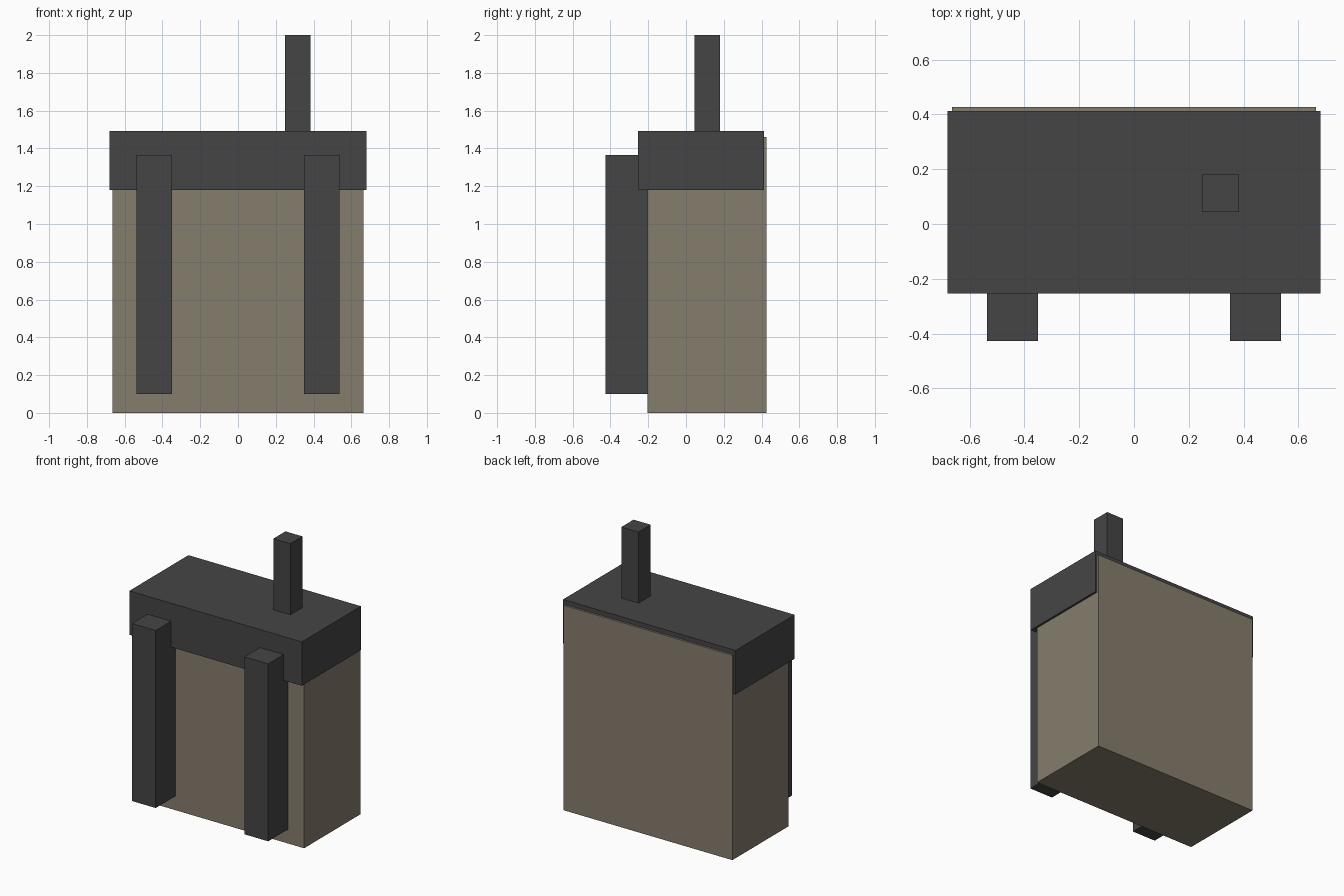
import bpy

# Remove the default cube
cube = bpy.data.objects.get("Cube")
if cube:
    bpy.data.objects.remove(cube, do_unlink=True)


def make_material(name, rgb):
    mat = bpy.data.materials.new(name)
    mat.use_nodes = True
    color = (*rgb, 1.0)
    mat.diffuse_color = color
    mat.node_tree.nodes["Principled BSDF"].inputs["Base Color"].default_value = color
    return mat


def box(name, x, y, z, mat):
    """Add a box spanning the given (min, max) ranges."""
    spans = (x, y, z)
    bpy.ops.mesh.primitive_cube_add(size=1, location=[(a + b) / 2 for a, b in spans])
    obj = bpy.context.object
    obj.name = name
    obj.data.name = name
    obj.scale = [b - a for a, b in spans]
    bpy.ops.object.transform_apply(location=False, rotation=False, scale=True)
    obj.data.materials.append(mat)
    return obj


canvas = make_material("khaki canvas", (0.235, 0.205, 0.152))
charcoal = make_material("charcoal", (0.06, 0.06, 0.06))

# Main pack and the flap that covers its top
box("pack_body", (-0.665, 0.665), (-0.205, 0.427), (0.0, 1.46), canvas)
box("top_flap", (-0.68, 0.68), (-0.253, 0.413), (1.18, 1.493), charcoal)

# Matching pair of straps on the front
for side, sign in (("left", 1), ("right", -1)):
    x = sorted((sign * 0.35, sign * 0.537))
    box(f"{side}_strap", x, (-0.427, -0.2), (0.1, 1.365), charcoal)

# Post standing on the flap
box("top_post", (0.248, 0.383), (0.044, 0.18), (1.47, 2.0), charcoal)
